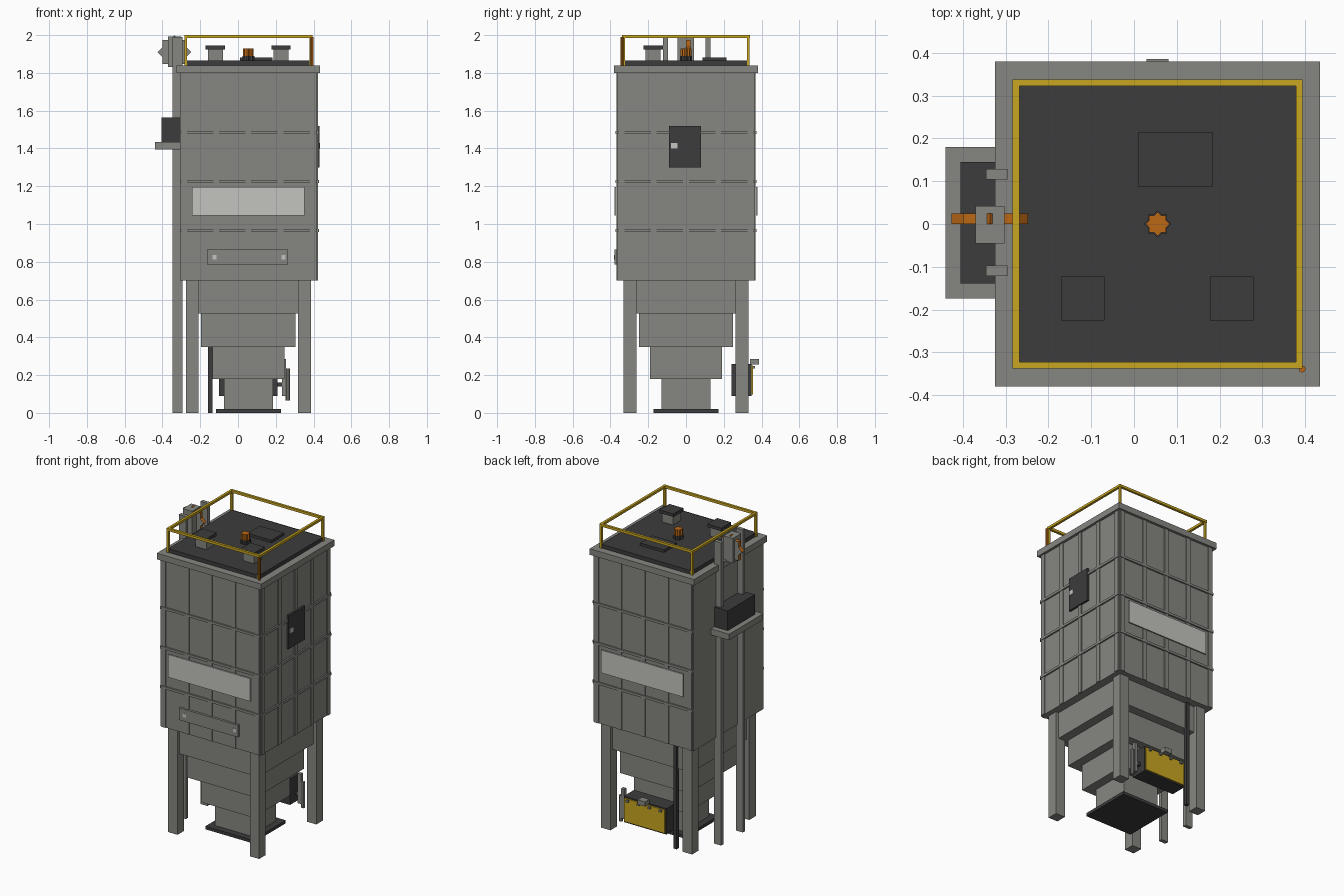
import bpy
import bmesh
import math
from mathutils import Matrix

if "Cube" in bpy.data.objects:
    bpy.data.objects.remove(bpy.data.objects["Cube"], do_unlink=True)


def material(name, rgb):
    m = bpy.data.materials.new(name)
    m.use_nodes = True
    m.diffuse_color = (*rgb, 1)
    m.node_tree.nodes["Principled BSDF"].inputs["Base Color"].default_value = (*rgb, 1)
    return m


GREY = material("steel grey", (0.24, 0.245, 0.22))
DARK = material("charcoal", (0.045, 0.045, 0.045))
YELLOW = material("safety yellow", (0.58, 0.38, 0.015))
ORANGE = material("burnt orange", (0.50, 0.14, 0.008))
LIGHT = material("pale sign grey", (0.55, 0.56, 0.52))

CX = 0.055  # tower axis


def finish(name, bm, *mats):
    mesh = bpy.data.meshes.new(name)
    bm.to_mesh(mesh)
    bm.free()
    for m in mats:
        mesh.materials.append(m)
    ob = bpy.data.objects.new(name, mesh)
    bpy.context.scene.collection.objects.link(ob)
    return ob


def add_box(bm, x, y, z):
    """Add a box given as (low, high) ranges."""
    size = [b - a for a, b in (x, y, z)]
    mid = [(a + b) / 2 for a, b in (x, y, z)]
    bmesh.ops.create_cube(bm, size=1, matrix=Matrix.Translation(mid) @ Matrix.Diagonal((*size, 1)))


def box(name, x, y, z, mat):
    bm = bmesh.new()
    add_box(bm, x, y, z)
    return finish(name, bm, mat)


def around(c, h):
    return (c - h, c + h)


def tower_box(name, half, z, mat):
    return box(name, around(CX, half), around(0, half), z, mat)


def star(name, radius, depth, matrix, mats):
    """Eight-pointed toothed wheel; the second material goes on the end faces."""
    bm = bmesh.new()
    inner = radius * math.cos(math.pi / 4) / math.cos(math.pi / 8)
    ring = []
    for i in range(16):
        r = inner if i % 2 else radius
        a = i * math.pi / 8
        ring.append(bm.verts.new((r * math.cos(a), r * math.sin(a), 0)))
    face = bm.faces.new(ring)
    ext = bmesh.ops.extrude_face_region(bm, geom=[face])
    moved = [v for v in ext["geom"] if isinstance(v, bmesh.types.BMVert)]
    bmesh.ops.translate(bm, verts=moved, vec=(0, 0, depth))
    bmesh.ops.recalc_face_normals(bm, faces=bm.faces)
    for f in bm.faces:
        if len(f.verts) > 4:
            f.material_index = len(mats) - 1
    bm.transform(matrix)
    return finish(name, bm, *mats)


# Main housing, rim and roof
tower_box("housing", 0.363, (0.70, 1.81), GREY)
tower_box("housing_rim", 0.38, (1.80, 1.84), GREY)
tower_box("roof_deck", 0.332, (1.835, 1.865), DARK)

# Stiffening ribs on the front, back and left walls
RIB_Z = (0.965, 1.225, 1.485)
for wall, angle in (("front", 0), ("left", 90), ("back", 180)):
    bm = bmesh.new()
    for i in range(-2, 3):
        add_box(bm, around(i * 0.17, 0.015), (-0.369, -0.355), (0.701, 1.80))
    for z in RIB_Z:
        add_box(bm, around(0, 0.362), (-0.373, -0.355), around(z, 0.008))
    bm.transform(Matrix.Translation((CX, 0, 0)) @ Matrix.Rotation(math.radians(angle), 4, "Z"))
    finish(wall + "_wall_ribs", bm, GREY)

# Sign plates and the left wall door
for side, s in (("front", -1), ("back", 1)):
    box(side + "_sign_plate", around(CX, 0.298), sorted((s * 0.371, s * 0.379)), (1.045, 1.195), LIGHT)
box("front_lower_plate", (-0.165, 0.265), (-0.378, -0.36), (0.785, 0.865), GREY)
for x in (-0.125, 0.24):
    box("plate_marker", around(x, 0.011), (-0.380, -0.377), around(0.825, 0.012), LIGHT)
box("left_wall_door", (0.41, 0.432), (-0.09, 0.08), (1.30, 1.52), DARK)
box("door_handle", (0.43, 0.435), (-0.08, -0.045), (1.40, 1.43), LIGHT)

# Stepped hopper and outlet
HOPPER = ((0.31, 0.525, 0.705), (0.25, 0.35, 0.53), (0.19, 0.18, 0.355), (0.13, 0.015, 0.185))
for i, (half, low, high) in enumerate(HOPPER):
    tower_box(f"hopper_step_{i + 1}", half, (low, high), GREY)
tower_box("outlet_flange", 0.172, (0, 0.02), DARK)

# Support legs
for sx in (-1, 1):
    for sy in (-1, 1):
        box("support_leg", around(CX + sx * 0.297, 0.034), around(sy * 0.297, 0.034), (0, 0.703), GREY)

# Roof railing
RX, RY, T = 0.331, 0.33, 0.008
bm = bmesh.new()
for s in (-1, 1):
    add_box(bm, around(CX, RX + T), around(s * RY, T), (1.984, 2.0))
    add_box(bm, around(CX + s * RX, T), around(0, RY + T), (1.984, 1.9995))
    for t in (-1, 1):
        add_box(bm, around(CX + s * RX, T - 0.001), around(t * RY, T - 0.001), (1.84, 1.99))
finish("roof_railing", bm, YELLOW)
bm = bmesh.new()
bmesh.ops.create_cone(bm, cap_ends=True, segments=8, radius1=0.008, radius2=0.008, depth=0.15,
                      matrix=Matrix.Translation((0.393, -0.339, 1.915)))
finish("corner_pipe", bm, ORANGE)

# Roof vents, hatch and drive
for x in (-0.12, 0.228):
    box("vent_stem", around(x, 0.04), around(-0.174, 0.04), (1.86, 1.926), GREY)
    box("vent_cap", around(x, 0.051), around(-0.174, 0.051), (1.925, 1.945), DARK)
box("roof_hatch", (0.01, 0.183), (0.087, 0.215), (1.86, 1.882), DARK)
star("roof_drive_base", 0.032, 0.03, Matrix.Translation((CX, 0, 1.86)), (DARK,))
star("roof_drive_wheel", 0.028, 0.045, Matrix.Translation((CX, 0, 1.885)), (ORANGE,))

# Lift frame on the right wall
for y in (-0.109, 0.116):
    box("lift_post", (-0.346, -0.295), around(y, 0.0125), (0, 1.99), GREY)
box("lift_head", (-0.37, -0.302), (-0.045, 0.042), (1.83, 1.993), GREY)
star("lift_wheel", 0.089, 0.025,
     Matrix.Translation((-0.337, 0.025, 1.91)) @ Matrix.Rotation(math.pi / 2, 4, "X"), (ORANGE, GREY))
box("lift_shelf", (-0.44, -0.30), (-0.174, 0.18), (1.395, 1.435), GREY)
box("lift_cabinet", (-0.405, -0.30), (-0.139, 0.145), (1.43, 1.565), DARK)

# Rear control cabinet with yellow door, fittings and conduit
box("control_cabinet", around(CX, 0.155), (0.24, 0.347), (0.09, 0.26), DARK)
box("control_cabinet_door", around(CX, 0.148), (0.346, 0.355), (0.098, 0.252), YELLOW)
box("cabinet_lamp", around(CX, 0.026), (0.34, 0.386), (0.255, 0.285), GREY)
for i in range(4):
    box("door_bolt", around(CX - 0.12 + i * 0.08, 0.008), (0.35, 0.366), (0.234, 0.248), GREY)
box("cabinet_side_bar", (0.233, 0.255), around(0.30, 0.012), (0.09, 0.285), GREY)
bm = bmesh.new()
bmesh.ops.create_cone(bm, cap_ends=True, segments=8, radius1=0.012, radius2=0.012, depth=0.17,
                      matrix=Matrix.Translation((0.264, 0.30, 0.15)))
finish("cabinet_side_cylinder", bm, GREY)
box("cabinet_side_bracket", (0.20, 0.24), around(0.30, 0.01), (0.14, 0.16), DARK)
box("conduit", around(-0.147, 0.012), around(0.313, 0.012), (0, 0.703), DARK)
